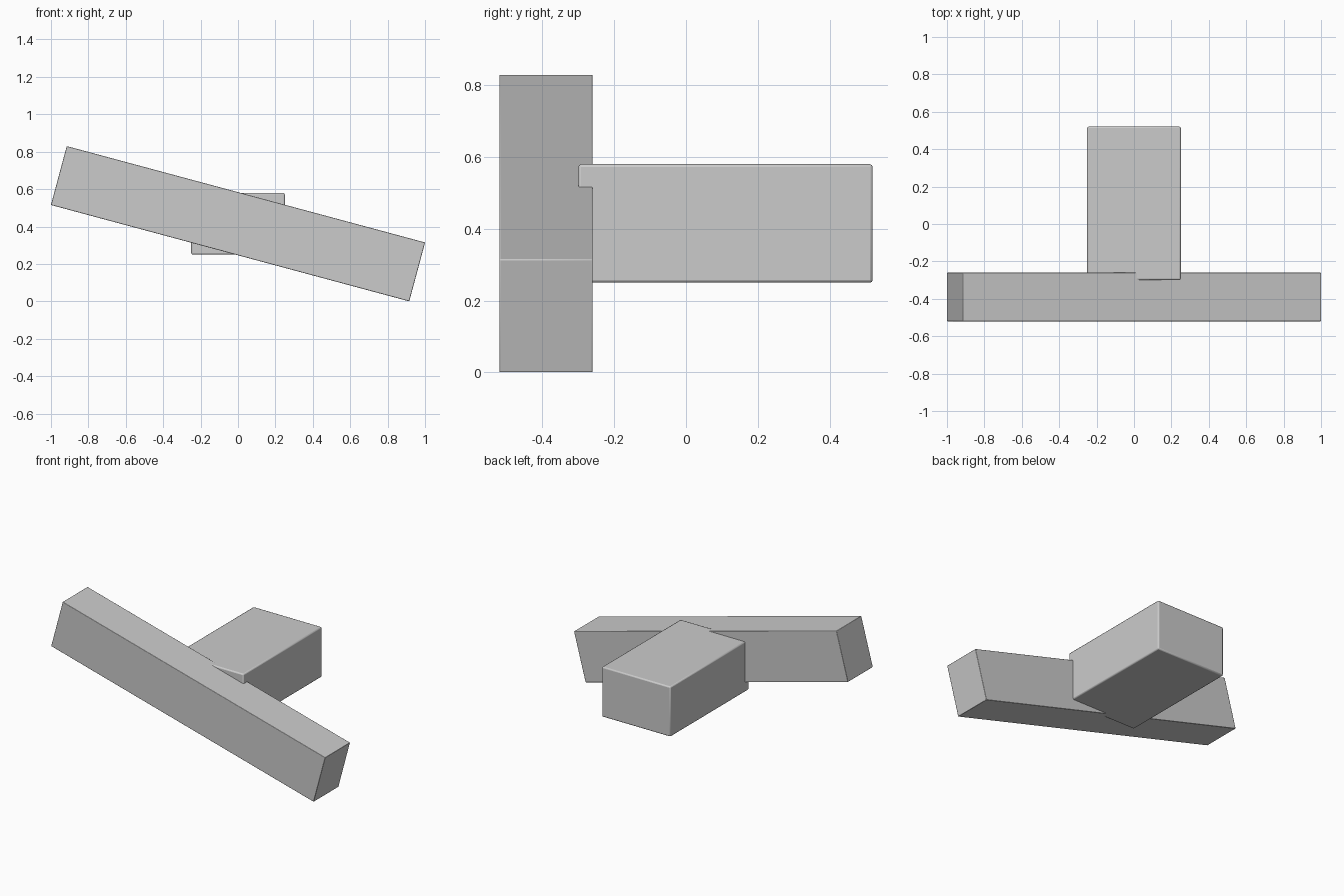
import bpy
import math

cube = bpy.data.objects.get("Cube")
if cube:
    bpy.data.objects.remove(cube, do_unlink=True)

grey = bpy.data.materials.new("plain_grey")
grey.use_nodes = True
colour = (0.6, 0.6, 0.6, 1)
grey.diffuse_color = colour
grey.node_tree.nodes["Principled BSDF"].inputs["Base Color"].default_value = colour


def block(name, centre, size, tilt, bevel):
    """Box with softened edges, tilted about the front-back axis."""
    bpy.ops.mesh.primitive_cube_add(size=1, location=centre)
    ob = bpy.context.object
    ob.name = name
    ob.scale = size
    bpy.ops.object.transform_apply(location=False, rotation=False, scale=True)
    ob.rotation_euler.y = tilt
    ob.data.materials.append(grey)
    mod = ob.modifiers.new("soft_edges", "BEVEL")
    mod.width = bevel
    mod.segments = 2
    bpy.ops.object.shade_smooth_by_angle(angle=math.radians(30))
    return ob


# Long slanted bar across the front
block("slanted_bar", (0, -0.39, 0.415), (1.984, 0.26, 0.326), math.radians(15.05), 0.003)

# Level post running back, its front end sunk into the bar
block("rear_post", (0, 0.11, 0.415), (0.5, 0.82, 0.33), 0, 0.008)
